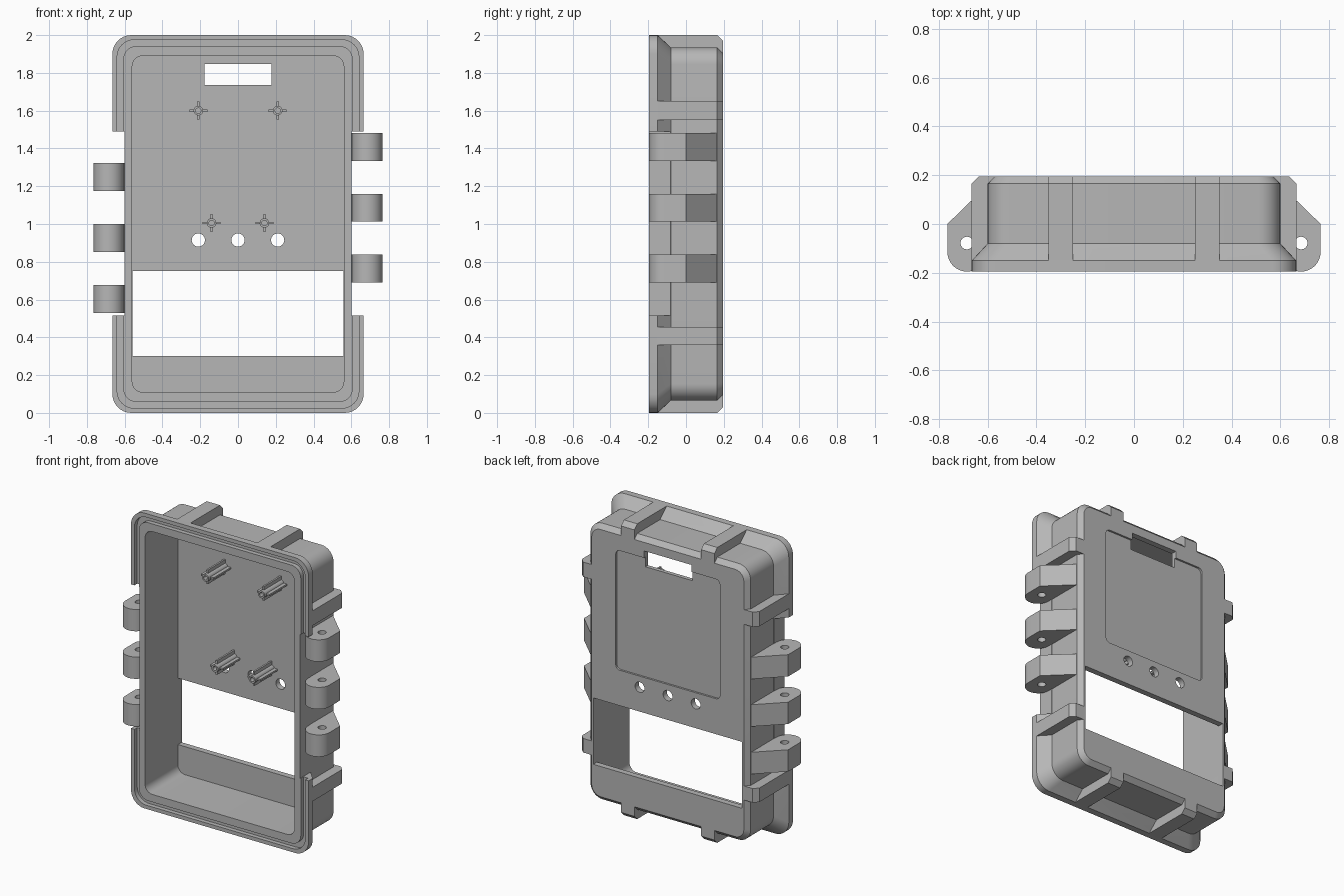
import bpy, bmesh, math
from mathutils import Vector

cube = bpy.data.objects.get("Cube")
if cube:
    bpy.data.objects.remove(cube, do_unlink=True)

GREY = (0.47, 0.47, 0.47, 1)
plastic = bpy.data.materials.new("grey plastic")
plastic.use_nodes = True
plastic.diffuse_color = GREY
plastic.node_tree.nodes["Principled BSDF"].inputs["Base Color"].default_value = GREY

FRONT, BACK, FLOOR = -0.195, 0.195, 0.155


def arc(cx, cy, r, start, end, n):
    return [(cx + r * math.cos(math.radians(start + (end - start) * i / n)),
             cy + r * math.sin(math.radians(start + (end - start) * i / n)))
            for i in range(n + 1)]


def rounded(hx, hz, r, cz=1.0):
    pts = []
    for k, (sx, sz) in enumerate([(1, 1), (-1, 1), (-1, -1), (1, -1)]):
        pts += arc(sx * (hx - r), cz + sz * (hz - r), r, 90 * k, 90 * k + 90, 8)
    return pts


def loft(name, rings, caps=True):
    """Skin a list of equal-length rings of 3D points."""
    bm = bmesh.new()
    loops = [[bm.verts.new(p) for p in ring] for ring in rings]
    pairs = list(zip(loops, loops[1:]))
    if caps:
        bm.faces.new(loops[0])
        bm.faces.new(loops[-1])
    else:
        pairs.append((loops[-1], loops[0]))
    for a, b in pairs:
        for i in range(len(a)):
            j = (i + 1) % len(a)
            bm.faces.new((a[i], a[j], b[j], b[i]))
    bmesh.ops.recalc_face_normals(bm, faces=bm.faces)
    mesh = bpy.data.meshes.new(name)
    bm.to_mesh(mesh)
    bm.free()
    ob = bpy.data.objects.new(name, mesh)
    bpy.context.collection.objects.link(ob)
    mesh.materials.append(plastic)
    return ob


def at_y(pts, y):
    return [(x, y, z) for x, z in pts]


def prism(name, pts, axis, lo, hi):
    """Extrude a 2D outline along one axis."""
    def place(p, t):
        v = list(p)
        v.insert(axis, t)
        return v
    return loft(name, [[place(p, t) for p in pts] for t in (lo, hi)])


def box(name, x0, x1, y0, y1, z0, z1):
    return prism(name, [(x0, y0), (x1, y0), (x1, y1), (x0, y1)], 2, z0, z1)


def activate(ob):
    bpy.ops.object.select_all(action="DESELECT")
    ob.select_set(True)
    bpy.context.view_layer.objects.active = ob


def cut(ob, cutters):
    activate(ob)
    for c in cutters:
        c.hide_render = True
        mod = ob.modifiers.new("cut", "BOOLEAN")
        mod.operation, mod.solver, mod.object = "DIFFERENCE", "EXACT", c
        bpy.ops.object.modifier_apply(modifier=mod.name)
        bpy.data.objects.remove(c, do_unlink=True)


def smooth(ob):
    activate(ob)
    bpy.ops.object.shade_smooth_by_angle(angle=math.radians(28))


# Shell: cavity, grooved front rim, sloped flange, chamfered back
sections = [(FLOOR, 0.56, 0.89, 0.055), (FRONT, 0.56, 0.89, 0.055),
            (FRONT, 0.607, 0.942, 0.07), (-0.165, 0.607, 0.942, 0.07),
            (-0.165, 0.64, 0.975, 0.09), (FRONT, 0.64, 0.975, 0.09),
            (FRONT, 0.665, 1.0, 0.1), (-0.15, 0.665, 1.0, 0.1),
            (-0.08, 0.6, 0.935, 0.09), (0.165, 0.6, 0.935, 0.09),
            (BACK, 0.57, 0.905, 0.065)]
shell = loft("case_shell", [at_y(rounded(hx, hz, r), y) for y, hx, hz, r in sections])

# Openings: flange gaps, lower window, recessed panel, slot and button holes
cutters = [box("flange_gap", min(s * 0.602, s * 0.8), max(s * 0.602, s * 0.8),
               -0.3, -0.05, 0.515, 1.49) for s in (1, -1)]
cutters.append(box("window_cutter", -0.558, 0.558, 0.1, 0.3, 0.3, 0.75))
cutters.append(prism("panel_cutter", rounded(0.39, 0.405, 0.03, 1.395), 1, 0.182, 0.3))
cutters.append(box("slot_cutter", -0.177, 0.177, 0.1, 0.3, 1.735, 1.847))
for x in (-0.21, 0, 0.21):
    cutters.append(prism("hole_cutter", arc(x, 0.915, 0.035, 0, 345, 23), 1, 0.1, 0.3))
cut(shell, cutters)
smooth(shell)

# Ribs with chamfered back corners
for s, side in ((1, "left"), (-1, "right")):
    outline = [(0.565, -0.155), (0.665, -0.155), (0.665, 0.165), (0.635, BACK), (0.565, BACK)]
    for z0, z1, level in ((0.36, 0.455, "lower"), (1.55, 1.65, "upper")):
        prism(f"{side}_{level}_rib", [(s * x, y) for x, y in outline], 2, z0, z1)
for s, end in ((1, "top"), (-1, "bottom")):
    outline = [(0.895, -0.155), (1, -0.155), (1, 0.165), (0.97, BACK), (0.895, BACK)]
    for x0, side in ((0.25, "left"), (-0.35, "right")):
        prism(f"{end}_{side}_rib", [(y, 1 + s * d) for d, y in outline], 0, x0, x0 + 0.1)

# Hinge knuckles with pin holes
knuckle = [(0.59, 0.17), (0.59, -0.112)] + arc(0.684, -0.114, 0.081, 180, 360, 20) + [(0.765, 0)]
for s, side, base in ((1, "left", 0.69), (-1, "right", 0.53)):
    for i in range(3):
        z = base + 0.322 * i
        hinge = prism(f"{side}_hinge_{i + 1}", [(s * x, y) for x, y in knuckle], 2, z, z + 0.148)
        cut(hinge, [prism("pin_cutter", arc(s * 0.685, -0.078, 0.026, 0, 345, 23), 2, z - 0.1, z + 0.3)])
        smooth(hinge)

# Screw posts: hollow tubes with four fins
for i, (x, z) in enumerate([(-0.21, 1.6), (0.21, 1.6), (-0.14, 1.005), (0.14, 1.005)]):
    outer, inner = (arc(x, z, r, 0, 345, 23) for r in (0.025, 0.014))
    tip, root = -0.05, FLOOR + 0.005
    post = loft(f"screw_post_{i + 1}", [at_y(outer, root), at_y(outer, tip),
                                        at_y(inner, tip), at_y(inner, root)], caps=False)
    smooth(post)
    for k in range(4):
        d = Vector((math.cos(k * math.pi / 2), math.sin(k * math.pi / 2)))
        n = Vector((-d.y, d.x)) * 0.006
        c = Vector((x, z))
        fin = [c + d * 0.02 - n, c + d * 0.048 - n, c + d * 0.048 + n, c + d * 0.02 + n]
        prism(f"post_{i + 1}_fin_{k + 1}", [tuple(p) for p in fin], 1, -0.03, root)
